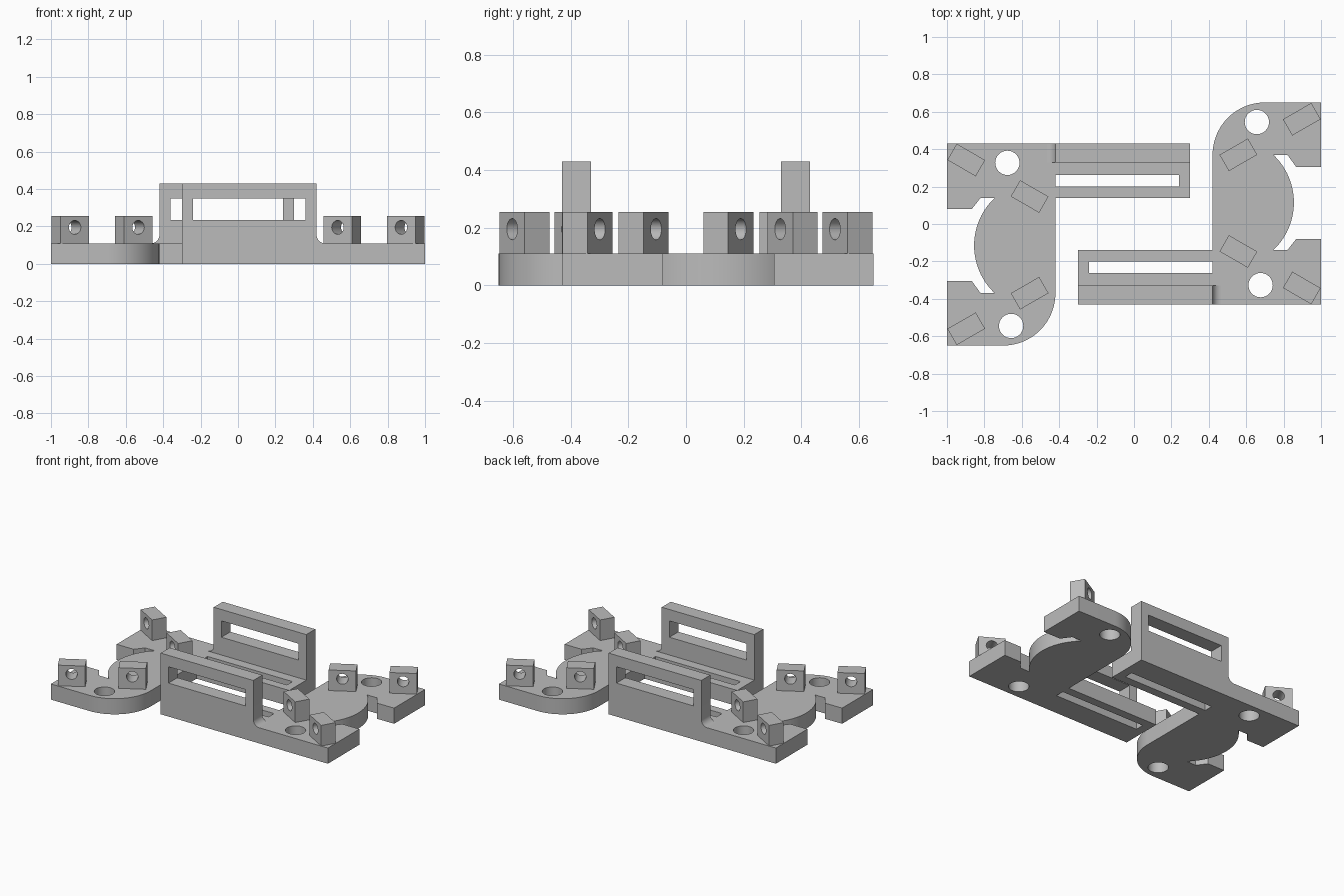
import bpy, bmesh, math
from mathutils import Matrix, Vector

if "Cube" in bpy.data.objects:
    bpy.data.objects.remove(bpy.data.objects["Cube"])

grey = bpy.data.materials.new("plain_grey")
grey.diffuse_color = (0.5, 0.5, 0.5, 1)
grey.use_nodes = True
grey.node_tree.nodes["Principled BSDF"].inputs["Base Color"].default_value = grey.diffuse_color

T = 0.11           # plate thickness
PI = math.pi


def arc(cx, cy, r, a0, a1, n):
    return [(cx + r * math.cos(a0 + (a1 - a0) * i / n),
             cy + r * math.sin(a0 + (a1 - a0) * i / n)) for i in range(n + 1)]


def prism(name, pts, lo, hi, axis="z"):
    """Extrude an outline along z, or an x-z profile along y."""
    bm = bmesh.new()
    place = (lambda p: (p[0], p[1], lo)) if axis == "z" else (lambda p: (p[0], lo, p[1]))
    step = Vector((0, 0, hi - lo)) if axis == "z" else Vector((0, hi - lo, 0))
    face = bm.faces.new([bm.verts.new(place(p)) for p in pts])
    ext = bmesh.ops.extrude_face_region(bm, geom=[face])
    bmesh.ops.translate(bm, vec=step, verts=[v for v in ext["geom"] if isinstance(v, bmesh.types.BMVert)])
    bmesh.ops.recalc_face_normals(bm, faces=bm.faces)
    me = bpy.data.meshes.new(name)
    bm.to_mesh(me)
    bm.free()
    me.materials.append(grey)
    ob = bpy.data.objects.new(name, me)
    bpy.context.collection.objects.link(ob)
    return ob


def rect(x0, x1, y0, y1):
    return [(x0, y0), (x1, y0), (x1, y1), (x0, y1)]


def circle(x, y, r, n=32):
    return arc(x, y, r, 0, 2 * PI, n)[:-1]


def cut(ob, cutters):
    """Subtract the cutters, bake the result and remove the cutters."""
    for c in cutters:
        m = ob.modifiers.new("cut", "BOOLEAN")
        m.operation, m.solver, m.object = "DIFFERENCE", "EXACT", c
    bpy.context.view_layer.update()
    dg = bpy.context.evaluated_depsgraph_get()
    me = bpy.data.meshes.new_from_object(ob.evaluated_get(dg))
    ob.modifiers.clear()
    ob.data = me
    for c in cutters:
        bpy.data.objects.remove(c)


parts = []

# base plate: slotted arm, rounded corner, two notched ends and a round bulge
R = 0.35
a = math.asin(0.255 / R)
outline = [(-0.30, -0.43), (1, -0.43), (1, -0.08), (0.867, -0.08), (0.82, -0.14)]
outline += arc(0.505, 0.115, R, -a, a, 28)
outline += [(0.82, 0.37), (0.867, 0.305), (1, 0.305), (1, 0.65)]
outline += arc(0.70, 0.37, 0.28, PI / 2, PI, 20)
outline += [(0.42, -0.14), (-0.30, -0.14)]
plate = prism("base_plate", outline, 0, T)
cut(plate, [prism("arm_slot", rect(-0.24, 0.42, -0.262, -0.20), -0.1, 0.3),
            prism("screw_hole", circle(0.657, 0.545, 0.065), -0.1, 0.3),
            prism("screw_hole", circle(0.677, -0.327, 0.065), -0.1, 0.3)])
parts.append(plate)

# upright wall with a foot fillet and a long window
f = 0.045
profile = [(-0.30, T)] + arc(0.42 + f, T + f, f, 1.5 * PI, PI, 8) + [(0.42, 0.43), (-0.30, 0.43)]
wall = prism("upright_wall", profile, -0.43, -0.33, "y")
cut(wall, [prism("wall_window", rect(-0.24, 0.36, 0.235, 0.35), -0.6, -0.2, "y")])
parts.append(wall)

# four angled lugs, each with a cross hole
for x, y, ang in ((0.897, 0.56, 30), (0.558, 0.37, 30), (0.558, -0.147, -30), (0.897, -0.342, -30)):
    lug = prism("pivot_lug", rect(-0.0875, 0.0875, -0.05, 0.05), T, 0.255)
    cut(lug, [prism("lug_hole", circle(0, 0.195, 0.037, 24), -0.2, 0.2, "y")])
    lug.data.transform(Matrix.Translation((x, y, 0)) @ Matrix.Rotation(math.radians(ang), 4, "Z"))
    parts.append(lug)

# smooth the curves, then add the second bracket turned half a circle
for ob in parts:
    ob.data.shade_smooth()
    ob.data.set_sharp_from_angle(angle=math.radians(30))
    twin = ob.copy()
    twin.name = "opposite_" + ob.name.split(".")[0]
    twin.rotation_euler.z = PI
    bpy.context.collection.objects.link(twin)
